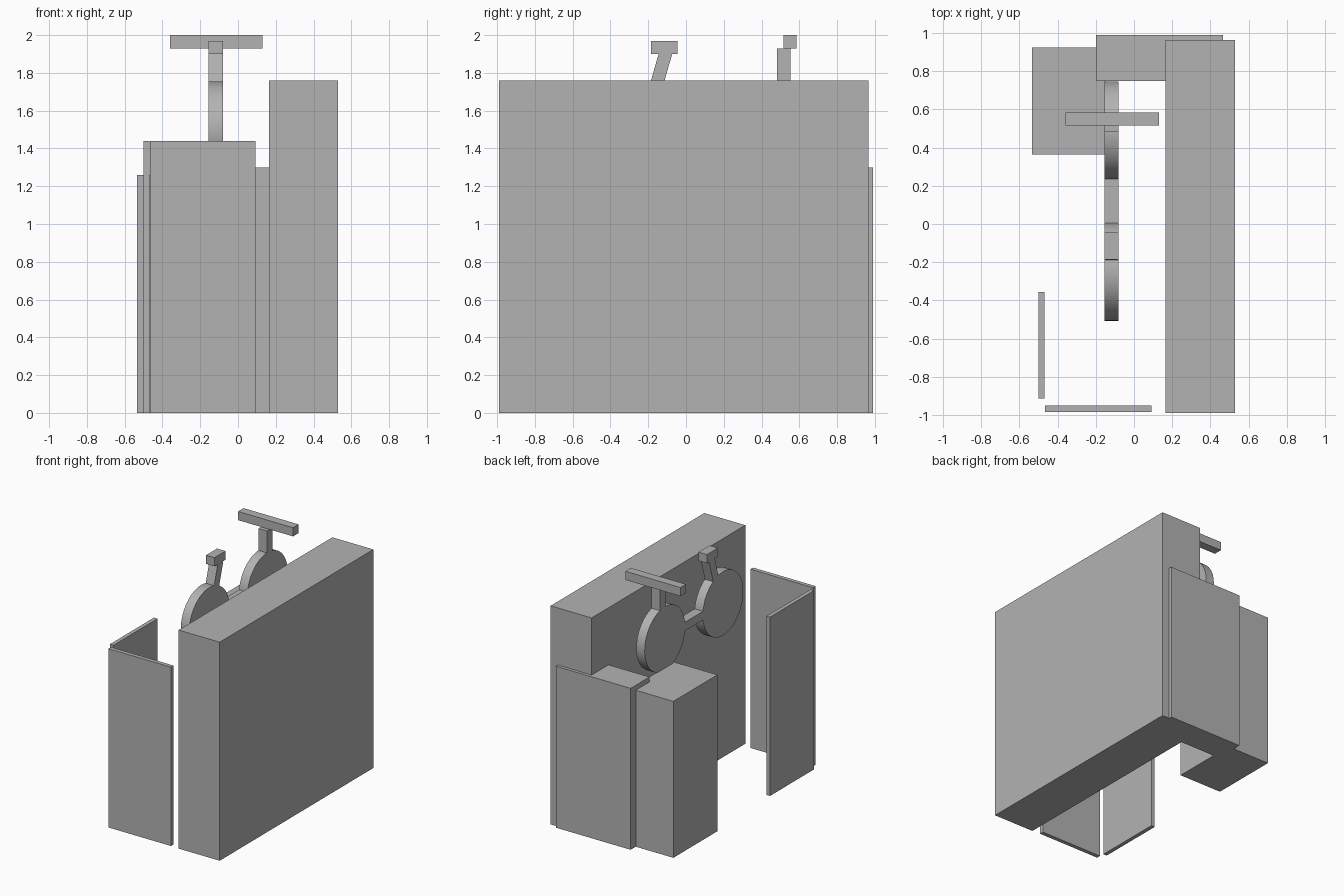
import bpy, bmesh, math

cube = bpy.data.objects.get("Cube")
if cube:
    bpy.data.objects.remove(cube, do_unlink=True)

grey = bpy.data.materials.new("plain_grey")
grey.use_nodes = True
colour = (0.45, 0.45, 0.45, 1)
grey.diffuse_color = colour
grey.node_tree.nodes["Principled BSDF"].inputs["Base Color"].default_value = colour

BIKE_X = (-0.155, -0.08)   # thickness of the bicycle parts
AXLE_Z, WHEEL_R = 1.497, 0.257
REAR_Y, FRONT_Y = -0.25, 0.49


def finish(name, bm):
    bmesh.ops.recalc_face_normals(bm, faces=bm.faces)
    mesh = bpy.data.meshes.new(name)
    bm.to_mesh(mesh)
    bm.free()
    mesh.materials.append(grey)
    obj = bpy.data.objects.new(name, mesh)
    bpy.context.collection.objects.link(obj)
    return obj


def side_profile(name, points, xs):
    """Extrude a (y, z) outline between two x positions."""
    bm = bmesh.new()
    face = bm.faces.new([bm.verts.new((xs[0], y, z)) for y, z in points])
    new = bmesh.ops.extrude_face_region(bm, geom=[face])["geom"]
    verts = [v for v in new if isinstance(v, bmesh.types.BMVert)]
    bmesh.ops.translate(bm, verts=verts, vec=(xs[1] - xs[0], 0, 0))
    return finish(name, bm)


def box(name, xs, ys, zs):
    return side_profile(name, [(ys[0], zs[0]), (ys[1], zs[0]),
                               (ys[1], zs[1]), (ys[0], zs[1])], xs)


def wheel(name, y, sides=64):
    angles = [math.tau * i / sides for i in range(sides)]
    obj = side_profile(name, [(y + WHEEL_R * math.cos(a), AXLE_Z + WHEEL_R * math.sin(a))
                              for a in angles], BIKE_X)
    bpy.ops.object.select_all(action='DESELECT')
    obj.select_set(True)
    bpy.context.view_layer.objects.active = obj
    bpy.ops.object.shade_smooth_by_angle(angle=math.radians(30))


# Standing blocks
box("tall_block", (0.165, 0.53), (-0.99, 0.965), (0, 1.76))
box("back_block", (-0.20, 0.465), (0.75, 0.99), (0, 1.30))
box("side_cabinet", (-0.535, -0.15), (0.365, 0.925), (0, 1.26))

# Thin upright panels
box("front_panel", (-0.465, 0.092), (-0.985, -0.952), (0, 1.44))
box("side_panel", (-0.50, -0.468), (-0.915, -0.355), (0, 1.44))

# Bicycle
wheel("rear_wheel", REAR_Y)
wheel("front_wheel", FRONT_Y)
box("frame_bar", BIKE_X, (REAR_Y + 0.22, FRONT_Y - 0.22), (AXLE_Z - 0.035, AXLE_Z + 0.035))
box("handlebar_post", BIKE_X, (0.482, 0.552), (1.72, 1.93))
box("handlebar", (-0.36, 0.13), (0.515, 0.585), (1.93, 2.0))
side_profile("seat_post", [(-0.197, 1.72), (-0.125, 1.72), (-0.073, 1.90), (-0.145, 1.90)], BIKE_X)
box("seat", BIKE_X, (-0.185, -0.045), (1.90, 1.97))
